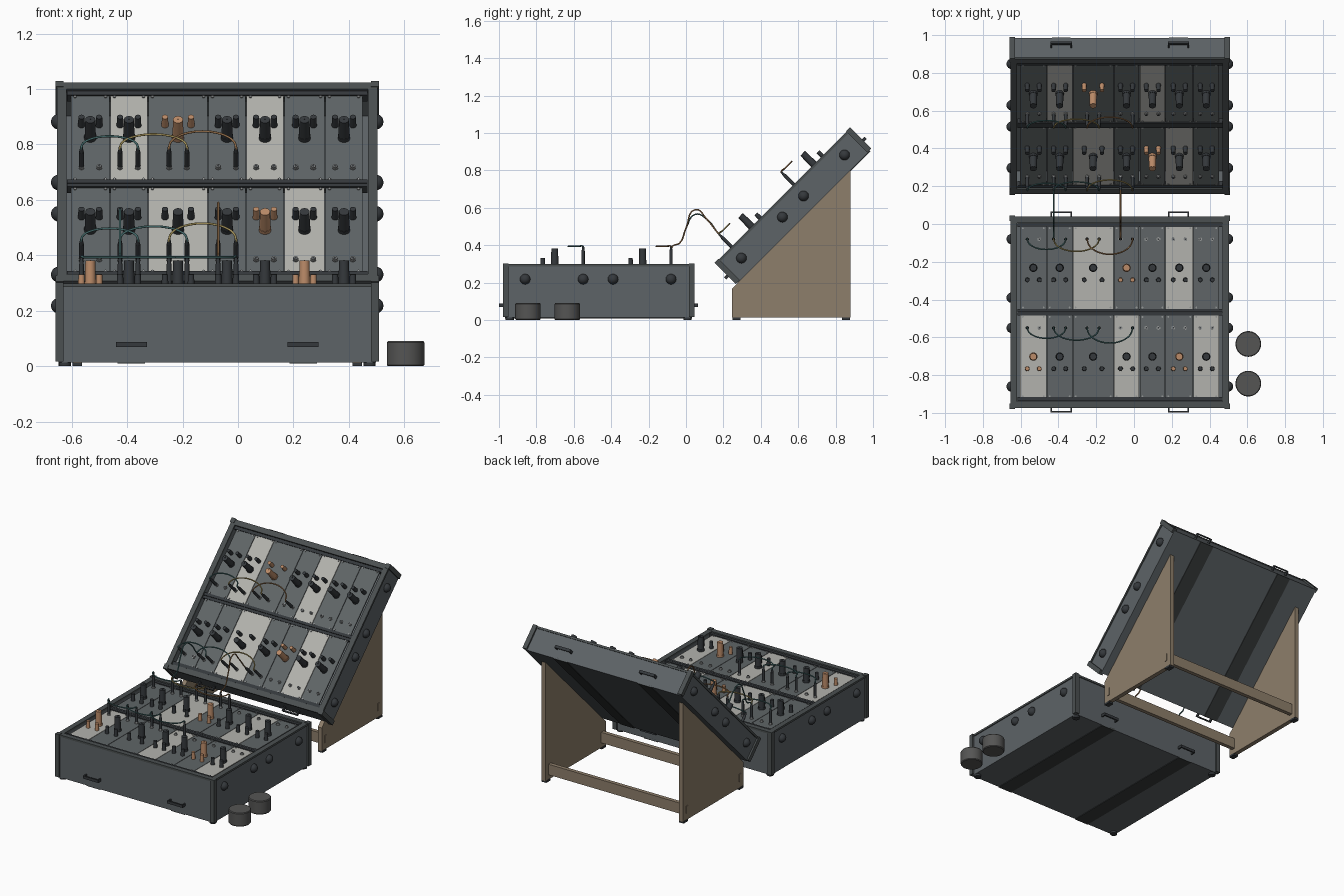
import bpy, bmesh, math
from mathutils import Matrix, Vector

if "Cube" in bpy.data.objects:
    bpy.data.objects.remove(bpy.data.objects["Cube"])

COL = {
    "body": (0.11, 0.125, 0.135, 1), "trim": (0.07, 0.08, 0.082, 1), "black": (0.035, 0.04, 0.045, 1),
    "strip": (0.04, 0.045, 0.045, 1), "dark": (0.115, 0.13, 0.135, 1), "light": (0.45, 0.45, 0.42, 1),
    "orange": (0.5, 0.26, 0.14, 1), "metal": (0.3, 0.31, 0.31, 1), "wood": (0.27, 0.21, 0.145, 1),
    "pad": (0.09, 0.09, 0.088, 1), "teal": (0.06, 0.15, 0.15, 1), "khaki": (0.36, 0.28, 0.1, 1),
    "copper": (0.3, 0.16, 0.07, 1),
}
MATS = {}
for k, c in COL.items():
    MATS[k] = bpy.data.materials.new(k)
    MATS[k].diffuse_color = c

PARTS = {}          # part name -> (bmesh, material)


def part(name, mat):
    if name not in PARTS:
        PARTS[name] = (bmesh.new(), mat)
    return PARTS[name][0]


def box(name, mat, x, y, z, M=Matrix()):
    """Box from (min, max) ranges."""
    c = Matrix.Translation([(a + b) / 2 for a, b in (x, y, z)])
    s = Matrix.Diagonal([abs(b - a) for a, b in (x, y, z)] + [1])
    bmesh.ops.create_cube(part(name, mat), size=1, matrix=M @ c @ s)


def cyl(name, mat, x, y, z0, z1, r, M=Matrix(), seg=16, r2=None):
    bmesh.ops.create_cone(part(name, mat), cap_ends=True, segments=seg, radius1=r,
                          radius2=r if r2 is None else r2, depth=z1 - z0,
                          matrix=M @ Matrix.Translation((x, y, (z0 + z1) / 2)))


def cable(name, mat, pts):
    cu = bpy.data.curves.new(name, "CURVE")
    cu.dimensions = "3D"
    cu.bevel_depth, cu.bevel_resolution, cu.resolution_u = 0.004, 2, 5
    sp = cu.splines.new("BEZIER")
    sp.bezier_points.add(len(pts) - 1)
    for b, p in zip(sp.bezier_points, pts):
        b.co = p
        b.handle_left_type = b.handle_right_type = "AUTO"
    cu.materials.append(MATS[mat])
    bpy.context.collection.objects.link(bpy.data.objects.new(name, cu))


EDGES = [-0.529, -0.387, -0.25, -0.033, 0.104, 0.241, 0.389, 0.526]   # panel joints
ROWV = 0.235                                                          # row centre
PANEL = -0.012                                                        # panel face height
W, L = 0.5725, 0.5                                                    # case half sizes
LINKS = [(0, -1, 1, 1, 0.055), (1, -1, 2, 1, 0.065), (2, -1, 3, 1, 0.08)]


def centre(i):
    return (EDGES[i] + EDGES[i + 1]) / 2


def case(n, M, depth, flip, lights, oranges, cols):
    # open shell
    box(n + "_case_body", "body", (-W, W), (-L, L), (-depth, -depth + 0.02), M)
    for s in (-1, 1):
        box(n + "_case_body", "body", (s * (W - 0.025), s * W), (-L, L), (-depth, -0.002), M)
        box(n + "_case_body", "body", (-W, W), (s * (L - 0.025), s * L), (-depth, -0.002), M)
        # rim trims
        box(n + "_rim_trim", "trim", (s * (W - 0.028), s * (W + 0.006)), (-L, L), (-0.012, 0.001), M)
        box(n + "_rim_trim", "trim", (-W, W), (s * (L - 0.028), s * (L + 0.006)), (-0.012, 0.001), M)
        # mounting rails
        box(n + "_rails", "black", (-W + 0.03, W - 0.03), (s * 0.001, s * 0.018), (-0.04, -0.006), M)
        box(n + "_rails", "black", (-W + 0.03, W - 0.03), (s * 0.45, s * 0.47), (-0.04, -0.006), M)
        # skid strips under the case
        box(n + "_skid_strips", "strip", (s * 0.31 - 0.05, s * 0.31 + 0.05), (-L, L), (-depth - 0.004, -depth + 0.01), M)
        for t in (-1, 1):
            # corner guards (two flanges) and blocks
            box(n + "_corner_guards", "trim", (s * (W - 0.018), s * (W + 0.012)), (t * (L + 0.001), t * (L + 0.012)), (-depth + 0.004, 0.002), M)
            box(n + "_corner_guards", "trim", (s * (W + 0.001), s * (W + 0.012)), (t * (L - 0.018), t * (L + 0.012)), (-depth + 0.004, 0.002), M)
            box(n + "_corner_guards", "trim", (s * (W - 0.018), s * (W + 0.012)), (t * (L - 0.018), t * (L + 0.012)), (-0.004, 0.004), M)
            # end handles
            hx, hz = s * 0.31, -depth + 0.065
            box(n + "_handles", "black", (hx - 0.056, hx + 0.056), (t * 0.524, t * 0.532), (hz - 0.009, hz + 0.009), M)
            for e in (-1, 1):
                box(n + "_handles", "black", (hx + e * 0.048, hx + e * 0.056), (t * L, t * 0.53), (hz - 0.009, hz + 0.009), M)
        # domed side studs
        for v in (-0.393, -0.083, 0.077, 0.387):
            S = Matrix.Translation((s * W, v, -0.08)) @ Matrix.Diagonal((0.0275, 0.028, 0.028, 1)) @ Matrix.Rotation(math.pi / 2, 4, "Y")
            bmesh.ops.create_uvsphere(part(n + "_side_studs", "black"), u_segments=16, v_segments=10, radius=1, matrix=M @ S)

    for row in (0, 1):
        rv = ROWV if row else -ROWV
        jv = rv + flip * 0.152
        plugs = {(c, s) for a, b, c2, d, _ in LINKS for c, s in ((a, b), (c2, d))}
        if row == (1 if flip > 0 else 0):
            plugs |= {(1, -1), (3, -1)}
        for i in range(7):
            a, b, cx = EDGES[i], EDGES[i + 1], centre(i)
            tone = "light" if i in lights[row] else "dark"
            box(n + "_panels_" + tone, tone, (a + 0.0015, b - 0.0015), (rv - 0.222, rv + 0.222), (PANEL - 0.008, PANEL), M)
            for sx in (a + 0.016, b - 0.016):
                for t in (-1, 1):
                    cyl(n + "_panel_screws", "metal", sx, rv + t * 0.21, PANEL, PANEL + 0.004, 0.005, M, 8)
            # large knob with skirt and pointer, two small knobs
            m = "orange" if i == oranges[row] or (row, i) in oranges[2:] else "black"
            k = n + "_knobs_" + m
            cyl(k, m, cx, rv, PANEL, PANEL + 0.014, 0.022, M, 24)
            cyl(k, m, cx, rv, PANEL + 0.014, 0.083, 0.02, M, 24, 0.018)
            box(k, m, (cx - 0.002, cx + 0.002), (rv, rv + 0.016), (0.08, 0.085), M)
            off = 0.047 if i == 2 else 0.032
            for s in (-1, 1):
                cyl(k, m, cx + s * off, rv - flip * 0.064, PANEL, 0.033, 0.0125, M, 16, 0.011)
                # jack sockets
                jx = cx + s * 0.032
                cyl(n + "_jack_nuts", "metal", jx, jv, PANEL, PANEL + 0.006, 0.011, M, 6)
                cyl(n + "_jack_nuts", "metal", jx, jv, PANEL + 0.006, PANEL + 0.012, 0.008, M, 16)
                cyl(n + "_jack_holes", "black", jx, jv, PANEL + 0.01, PANEL + 0.0125, 0.0045, M, 12)
                if (i, s) in plugs:
                    cyl(n + "_plugs", "black", jx, jv, PANEL + 0.012, 0.07, 0.009, M, 12)
                    cyl(n + "_plugs", "black", jx, jv, 0.07, 0.094, 0.008, M, 12, 0.005)
        # patch cables within the row
        for q, (i, s, j, t, bow) in enumerate(LINKS):
            x0, x1 = centre(i) + s * 0.032, centre(j) + t * 0.032
            mid, half = (x0 + x1) / 2, (x1 - x0) / 2
            pts = [M @ Vector((x0, jv, 0.075))]
            for h in range(9):
                ang = math.pi * h / 8
                pts.append(M @ Vector((mid - half * math.cos(ang), jv - flip * bow * math.sin(ang), 0.095)))
            pts.append(M @ Vector((x1, jv, 0.075)))
            cable(f"{n}_patch_cable_{row}_{q}", cols[row][q], pts)


CX = -0.075
LOW = Matrix.Translation((CX, -0.467, 0.298))
TILT = Matrix.Translation((CX, 0.5175, 0.665)) @ Matrix.Rotation(math.radians(45), 4, "X")
case("lower", LOW, 0.285, 1, [(0, 3, 6), (2, 5)], (0, 3, (0, 5)),
     [("teal", "teal", "teal"), ("teal", "khaki", "copper")])
case("tilted", TILT, 0.16, -1, [(2, 5), (1, 4)], (4, 2),
     [("teal", "teal", "khaki"), ("teal", "khaki", "copper")])

# cables linking the two cases
for col, i, peak in (("teal", 1, 0.565), ("copper", 3, 0.59)):
    x = centre(i) - 0.032 + CX
    cable("link_cable_" + col, col, [(x, y, z) for y, z in
          ((-0.08, 0.375), (-0.07, 0.396), (-0.035, 0.41), (0, 0.49), (0.05, peak), (0.11, 0.54), (0.173, 0.462), (0.19, 0.445))])

# feet of the lower case
for s in (-1, 1):
    for t in (-1, 1):
        cyl("lower_feet", "black", CX + s * 0.55, -0.467 + t * 0.475, 0, 0.015, 0.022)

# wooden stand: wedge sides, cross rails, feet
for s in (-1, 1):
    bm = part("stand_sides", "wood")
    prof = [(0.245, 0.012), (0.88, 0.012), (0.88, 0.8), (0.245, 0.166)]
    f = bm.faces.new([bm.verts.new((CX + s * 0.505 - 0.0145, y, z)) for y, z in prof])
    r = bmesh.ops.extrude_face_region(bm, geom=[f])
    bmesh.ops.translate(bm, verts=[g for g in r["geom"] if isinstance(g, bmesh.types.BMVert)], vec=(0.029, 0, 0))
    for y in (0.27, 0.855):
        box("stand_feet", "black", (CX + s * 0.505 - 0.017, CX + s * 0.505 + 0.017), (y - 0.022, y + 0.022), (0, 0.013))
for y in (0.285, 0.84):
    box("stand_rails", "wood", (CX - 0.49, CX + 0.49), (y - 0.013, y + 0.013), (0.045, 0.115))
    box("stand_tenons", "wood", (CX - 0.523, CX + 0.523), (y - 0.009, y + 0.009), (0.055, 0.105))

# two round pads beside the case
for y in (-0.635, -0.845):
    cyl("round_pads", "pad", 0.605, y, 0.005, 0.085, 0.068, seg=40)
    cyl("round_pads", "pad", 0.605, y, 0.085, 0.09, 0.068, seg=40, r2=0.064)
    cyl("round_pads", "pad", 0.605, y, 0.0, 0.005, 0.064, seg=40, r2=0.068)

# turn every collected part into an object
for name, (bm, mat) in PARTS.items():
    bmesh.ops.recalc_face_normals(bm, faces=bm.faces)
    for f in bm.faces:
        f.smooth = True
    me = bpy.data.meshes.new(name)
    bm.to_mesh(me)
    bm.free()
    me.set_sharp_from_angle(angle=math.radians(32))
    me.materials.append(MATS[mat])
    bpy.context.collection.objects.link(bpy.data.objects.new(name, me))

for m in bpy.data.materials:
    if m.users and not m.is_grease_pencil:
        m.use_nodes = True
        m.node_tree.nodes["Principled BSDF"].inputs["Base Color"].default_value = m.diffuse_color
